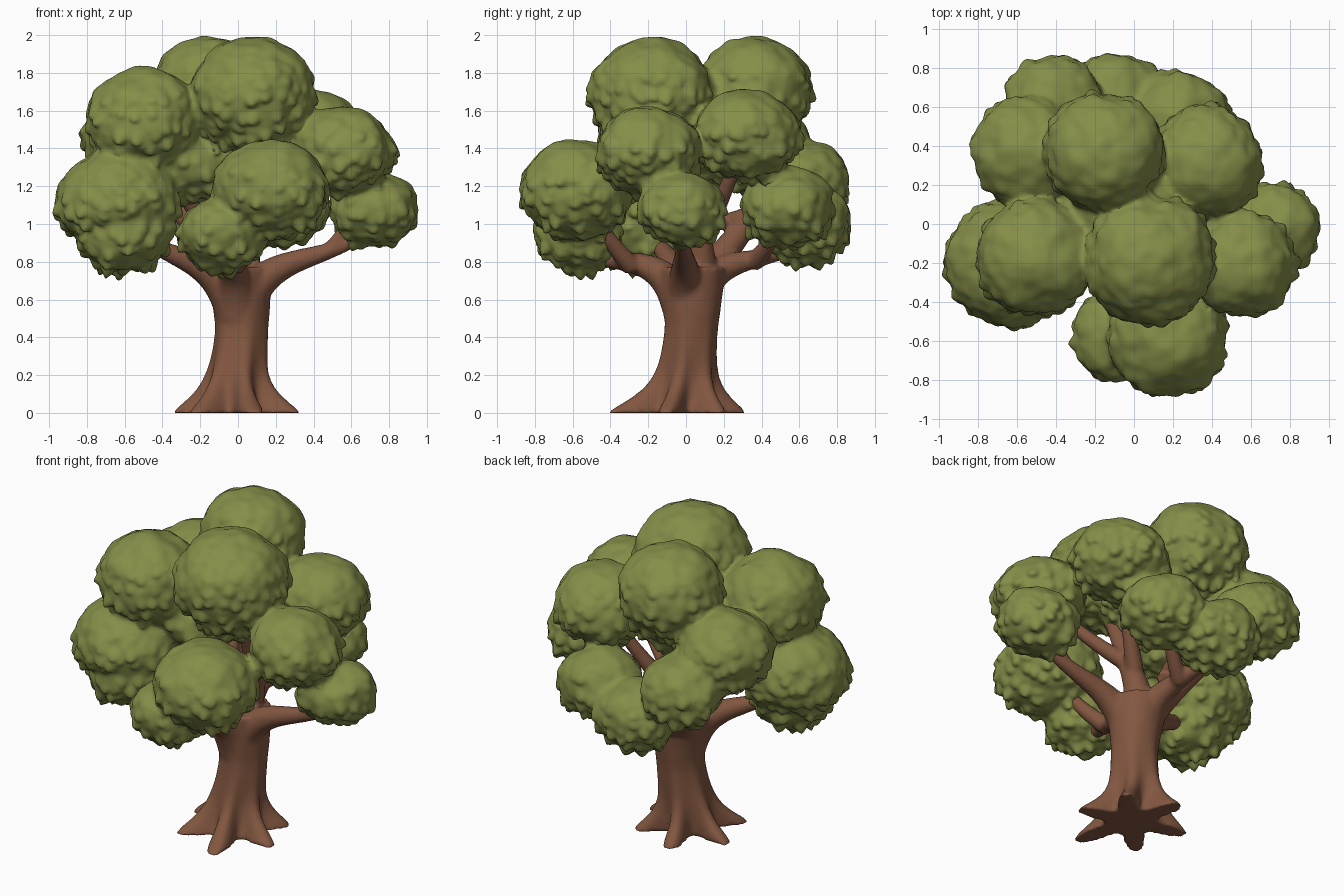
import bpy, bmesh, math
from mathutils import Vector, Matrix, noise

if "Cube" in bpy.data.objects:
    bpy.data.objects.remove(bpy.data.objects["Cube"])


def material(name, rgb):
    m = bpy.data.materials.new(name)
    m.diffuse_color = (*rgb, 1)
    m.use_nodes = True
    m.node_tree.nodes["Principled BSDF"].inputs["Base Color"].default_value = m.diffuse_color
    return m


BARK = material("brown bark", (0.225, 0.095, 0.052))
LEAF = material("olive green leaves", (0.235, 0.27, 0.065))


def fused(name, bm, mat, voxel, smooth):
    """Fuse overlapping closed shapes into one smooth skin."""
    me = bpy.data.meshes.new(name)
    bm.to_mesh(me)
    bm.free()
    ob = bpy.data.objects.new(name, me)
    bpy.context.collection.objects.link(ob)
    r = ob.modifiers.new("fuse", "REMESH")
    r.mode = "VOXEL"
    r.voxel_size = voxel
    s = ob.modifiers.new("soften", "SMOOTH")
    s.factor, s.iterations = 0.5, smooth
    dg = bpy.context.evaluated_depsgraph_get()
    new = bpy.data.meshes.new_from_object(ob.evaluated_get(dg))
    ob.modifiers.clear()
    ob.data = new
    new.materials.clear()
    new.materials.append(mat)
    new.polygons.foreach_set("use_smooth", [True] * len(new.polygons))
    return ob


def skin_rings(bm, rings):
    """Closed tube through a list of vertex rings."""
    n = len(rings[0])
    for a, b in zip(rings, rings[1:]):
        for i in range(n):
            bm.faces.new((a[i], a[(i + 1) % n], b[(i + 1) % n], b[i]))
    bm.faces.new(rings[0][::-1])
    bm.faces.new(rings[-1])


def limb(bm, pts, r0, r1, steps=16):
    """Tapered round branch along a Bezier path through four control points."""
    a, b, c, d = (Vector(p) for p in pts)
    path = []
    for i in range(steps + 1):
        t = i / steps
        u = 1 - t
        path.append(u ** 3 * a + 3 * u * u * t * b + 3 * u * t * t * c + t ** 3 * d)
    rings = []
    for i, p in enumerate(path):
        way = path[min(i + 1, steps)] - path[max(i - 1, 0)]
        q = way.to_track_quat("Z", "Y")
        r = r1 + (r0 - r1) * (1 - i / steps) ** 1.7
        rings.append([bm.verts.new(p + q @ Vector((r * math.cos(k), r * math.sin(k), 0)))
                      for k in (math.tau * j / 14 for j in range(14))])
    skin_rings(bm, rings)


# Foliage clumps: x, y, z, radius
CLUMPS = {
    "left": (-.63, -.2, 1.13, .325),
    "left_low": (-.6, -.24, .96, .255),
    "front": (.175, -.575, 1.185, .31),
    "front_low": (-.09, -.57, .945, .235),
    "right": (.715, -.02, 1.08, .235),
    "right_high": (.555, -.2, 1.39, .275),
    "crown_front": (.08, -.18, 1.68, .335),
    "crown_left": (-.5, -.17, 1.55, .305),
    "crown_back": (-.15, .365, 1.71, .31),
    "back_right": (.37, .32, 1.475, .285),
    "back_left": (-.54, .37, 1.43, .29),
    "back_right_low": (.23, .54, 1.09, .25),
    "back_left_low": (-.41, .62, 1.24, .25),
    "back_low": (-.1, .63, 1.0, .25),
    "inner_core": (-.05, .08, 1.47, .32),
    "inner_left": (-.27, -.05, 1.32, .24),
}

# Trunk with six flaring roots
bm = bmesh.new()
ROOT_REACH = (.15, .18, .18, .17, .22, .165)
rings = []
for i in range(17):
    z = 0.77 * (i / 16) ** 1.3
    core = 0.136 + 0.022 * math.exp(-z / .12) + 0.04 * max(0, (z - .45) / .3)
    cx = 0.02 * math.sin(z * 6.5 - 1.6) * min(1, z * 4)
    cy = -0.03 * math.exp(-z / .2) + 0.035 * min(1, z / .5)
    ring = []
    for k in range(96):
        a = math.tau * k / 96
        r = core
        for j, reach in enumerate(ROOT_REACH):
            d = (a - math.radians(45 + 60 * j) + math.pi) % math.tau - math.pi
            r += (reach * math.exp(-(z / .115) ** 1.35) + 0.022 * max(0, 1 - z / .6)) \
                * math.exp(-(abs(d) / .27) ** 2.6)
        ring.append(bm.verts.new((cx + r * math.cos(a), cy + r * math.sin(a), z)))
    rings.append(ring)
skin_rings(bm, rings)

# Low boughs sweep outwards from the trunk into the low clumps
for key in ("left", "front_low", "right", "back_low"):
    x, y, z, r = CLUMPS[key]
    limb(bm, ((0, 0, .52), (.22 * x, .22 * y, .88), (.6 * x, .6 * y, .76), (x, y, z - .1)), .12, .035)

# Two main stems rise into the crown
for key in ("crown_front", "back_left"):
    x, y, z, r = CLUMPS[key]
    limb(bm, ((0, .04, .6), (.2 * x, .13, .85), (.7 * x + .1, .8 * y + .2, 1.05), (x, y, z - .1)),
         .11, .045)

# Forks: clump reached, start point on its parent
FORKS = {
    "front": (-.02, -.28, .77),
    "right_high": (.07, .05, 1.0),
    "back_right_low": (-.05, .36, .8),
    "back_right": (.08, .1, .95),
    "back_left_low": (-.2, .2, 1.0),
    "crown_left": (-.14, .12, .95),
}
for key, start in FORKS.items():
    a, b = Vector(start), Vector(CLUMPS[key][:3])
    sag = Vector((0, 0, -.04))
    limb(bm, (a, a.lerp(b, .33) + sag, a.lerp(b, .66) + sag, b), .055, .035)

# Short twig splitting off the right bough
limb(bm, ((.4, -.02, .82), (.48, -.02, .85), (.54, -.02, .92), (.6, -.02, 1.05)), .04, .03)

trunk = fused("trunk_and_branches", bm, BARK, 0.014, 6)
for v in trunk.data.vertices:
    v.co.z = max(0, v.co.z)

# Foliage: slightly flattened balls fused together
bm = bmesh.new()
for x, y, z, r in CLUMPS.values():
    flat = 0.85 if z < 1.5 else 0.93
    bmesh.ops.create_icosphere(bm, subdivisions=4, radius=r,
                               matrix=Matrix.Translation((x, y, z)) @ Matrix.Diagonal((1, 1, flat, 1)))
leaves = fused("foliage", bm, LEAF, 0.016, 14)

# Drooping leaf bumps, calmer on the upward faces
moves = []
for v in leaves.data.vertices:
    n, p = v.normal, v.co
    near = noise.voronoi(p * 12.5)[0][0]
    bump = max(0, 1 - near / 0.6) * (0.75 + 0.6 * noise.noise(p * 7))
    side = 1 - 0.72 * max(0, n.z) ** 1.2
    swell = 0.022 * noise.noise(p * 5) + 0.01 * noise.noise(p * 13)
    moves.append(n * (swell - 0.003 + 0.036 * bump * side) - Vector((0, 0, 0.03 * bump * side)))
for v, m in zip(leaves.data.vertices, moves):
    v.co += m
leaves.data.update()
